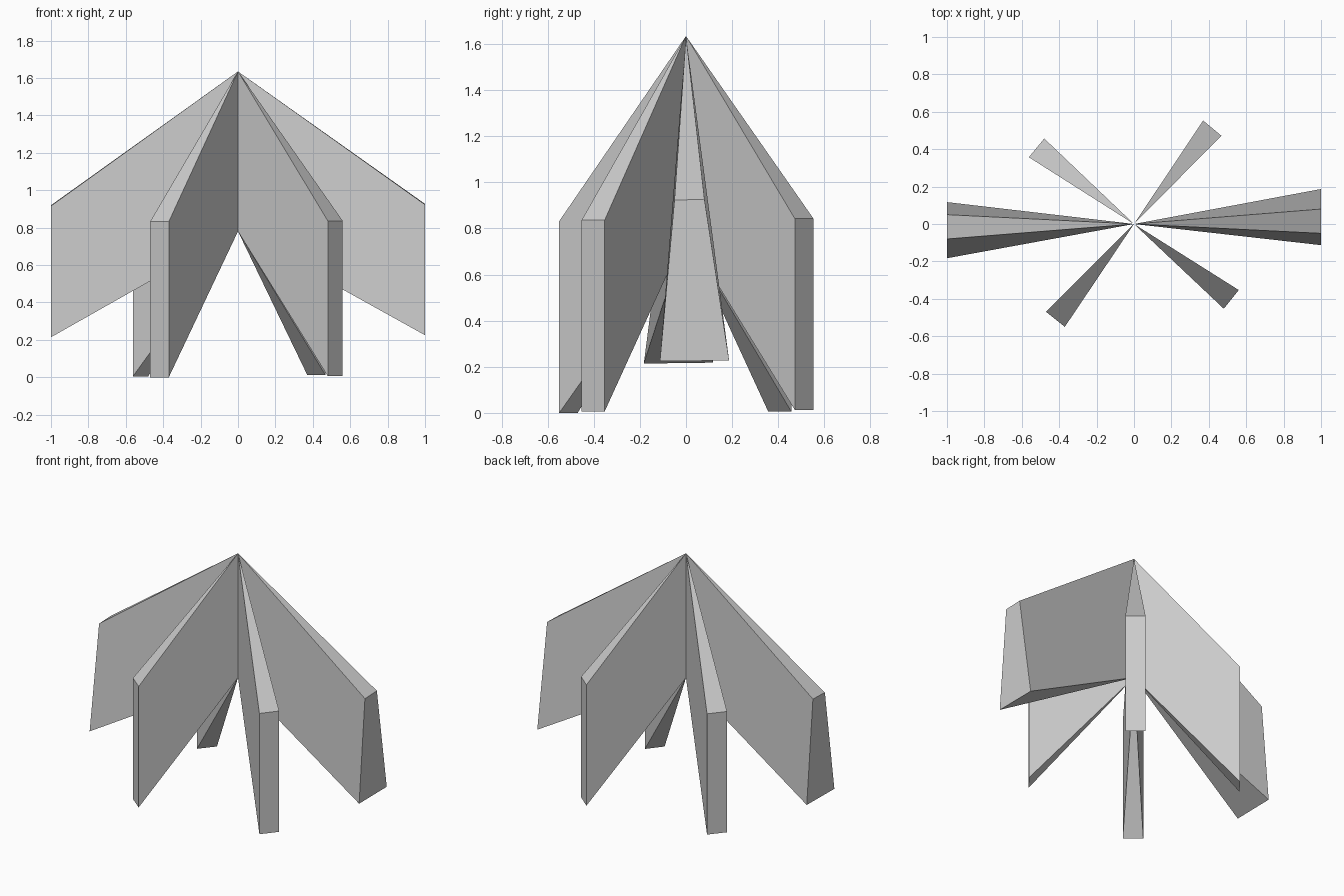
import bpy, bmesh

if "Cube" in bpy.data.objects:
    bpy.data.objects.remove(bpy.data.objects["Cube"])

APEX = (0, 0, 1.635)    # top of the shared centre edge
CROTCH = (0, 0, 0.78)   # bottom of the shared centre edge


def wedge_blade(name, top, bottom):
    """Wedge from the centre edge out to an end face given by two top and two bottom corners."""
    bm = bmesh.new()
    a, c = bm.verts.new(APEX), bm.verts.new(CROTCH)
    t0, t1 = [bm.verts.new(p) for p in top]
    b0, b1 = [bm.verts.new(p) for p in bottom]
    for f in ((a, t0, t1), (c, b1, b0), (t0, b0, b1, t1), (a, c, b0, t0), (a, t1, b1, c)):
        bm.faces.new(f)
    bmesh.ops.recalc_face_normals(bm, faces=bm.faces)
    mesh = bpy.data.meshes.new(name)
    bm.to_mesh(mesh)
    bm.free()
    bpy.context.collection.objects.link(bpy.data.objects.new(name, mesh))


# Four diagonal blades with upright ends: two plan points, bottom and top height
legs = {
    "front_left_blade": ((-0.47, -0.47), (-0.37, -0.55), 0.0, 0.832),
    "front_right_blade": ((0.48, -0.453), (0.56, -0.353), 0.006, 0.836),
    "back_right_blade": ((0.467, 0.472), (0.37, 0.553), 0.013, 0.843),
    "back_left_blade": ((-0.48, 0.457), (-0.562, 0.357), 0.005, 0.835),
}
for name, (p, q, lo, hi) in legs.items():
    wedge_blade(name, [(*p, hi), (*q, hi)], [(*p, lo), (*q, lo)])

# Two long side blades whose ends flare towards the bottom
wedge_blade("right_blade", [(1, -0.05, 0.923), (1, 0.08, 0.927)],
            [(1, -0.113, 0.225), (1, 0.187, 0.227)])
wedge_blade("left_blade", [(-1, -0.08, 0.916), (-1, 0.05, 0.92)],
            [(-1, -0.183, 0.214), (-1, 0.117, 0.218)])
